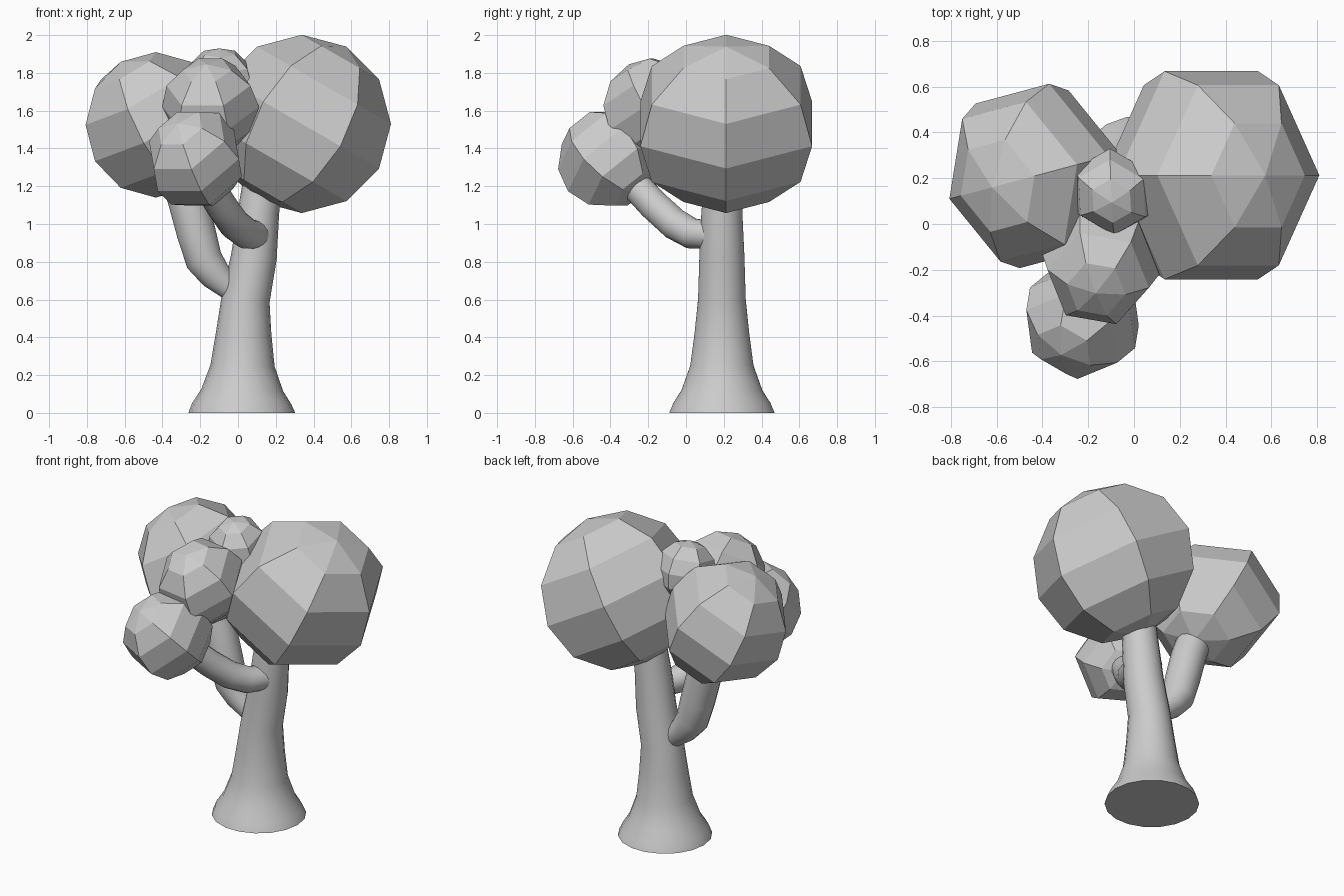
import bpy, bmesh, math
from mathutils import Matrix, Vector, Euler

if "Cube" in bpy.data.objects:
    bpy.data.objects.remove(bpy.data.objects["Cube"])


def tube(name, points, sides_res=7):
    """Smooth tapered limb; points are (x, y, z, radius)."""
    cu = bpy.data.curves.new(name + "_path", 'CURVE')
    cu.dimensions = '3D'
    cu.bevel_depth = 1.0
    cu.bevel_resolution = sides_res
    cu.use_fill_caps = True
    sp = cu.splines.new('POLY')
    sp.points.add(len(points) - 1)
    for p, (x, y, z, r) in zip(sp.points, points):
        p.co = (x, y, z, 1)
        p.radius = r
    tmp = bpy.data.objects.new(name + "_tmp", cu)
    bpy.context.collection.objects.link(tmp)
    dg = bpy.context.evaluated_depsgraph_get()
    me = bpy.data.meshes.new_from_object(tmp.evaluated_get(dg))
    bpy.data.objects.remove(tmp)
    ob = bpy.data.objects.new(name, me)
    bpy.context.collection.objects.link(ob)
    bpy.ops.object.select_all(action='DESELECT')
    ob.select_set(True)
    bpy.context.view_layer.objects.active = ob
    bpy.ops.object.shade_smooth_by_angle(angle=math.radians(40))
    return ob


def leaf_clump(name, centre, radii, tilt):
    """Faceted six-sided, six-ring ball, tilted by Euler degrees."""
    bm = bmesh.new()
    bmesh.ops.create_uvsphere(bm, u_segments=6, v_segments=6, radius=1.0)
    rot = Euler([math.radians(a) for a in tilt]).to_matrix().to_4x4()
    m = (Matrix.Translation(Vector(centre)) @ rot
         @ Matrix.Diagonal((*radii, 1)) @ Matrix.Rotation(math.pi / 2, 4, 'Z'))
    bm.transform(m)
    me = bpy.data.meshes.new(name)
    bm.to_mesh(me)
    bm.free()
    ob = bpy.data.objects.new(name, me)
    bpy.context.collection.objects.link(ob)
    return ob


# Trunk with flared foot, and two side branches
tube("trunk", [(.02, .19, 0, .283), (.02, .19, .05, .262), (.022, .19, .12, .217),
               (.024, .19, .25, .17), (.03, .19, .42, .147), (.04, .19, .6, .128),
               (.085, .19, .83, .121), (.108, .19, 1.06, .11), (.14, .2, 1.3, .1)])
tube("left_branch", [(-.03, .19, .645, .06), (-.12, .19, .73, .085), (-.18, .19, .81, .1),
                     (-.22, .19, .95, .105), (-.265, .19, 1.12, .106), (-.33, .2, 1.32, .1)])
tube("front_branch", [(.1, .14, .94, .075), (.045, .03, .95, .082), (-.02, -.06, 1.0, .084),
                      (-.09, -.17, 1.1, .083), (-.18, -.31, 1.25, .08)])

# Faceted leaf clumps
leaf_clump("right_leaves", (.338, .213, 1.53), (.472, .525, .472), (0, 30, 0))
leaf_clump("left_leaves", (-.435, .21, 1.525), (.385, .43, .385), (0, -30, 15))
leaf_clump("front_leaves", (-.225, -.41, 1.345), (.265, .28, .265), (45, 0, -30))
leaf_clump("middle_leaves", (-.145, -.175, 1.62), (.26, .28, .26), (30, 0, -10))
leaf_clump("crown_leaves", (-.095, .14, 1.75), (.185, .2, .185), (12, -8, 30))
